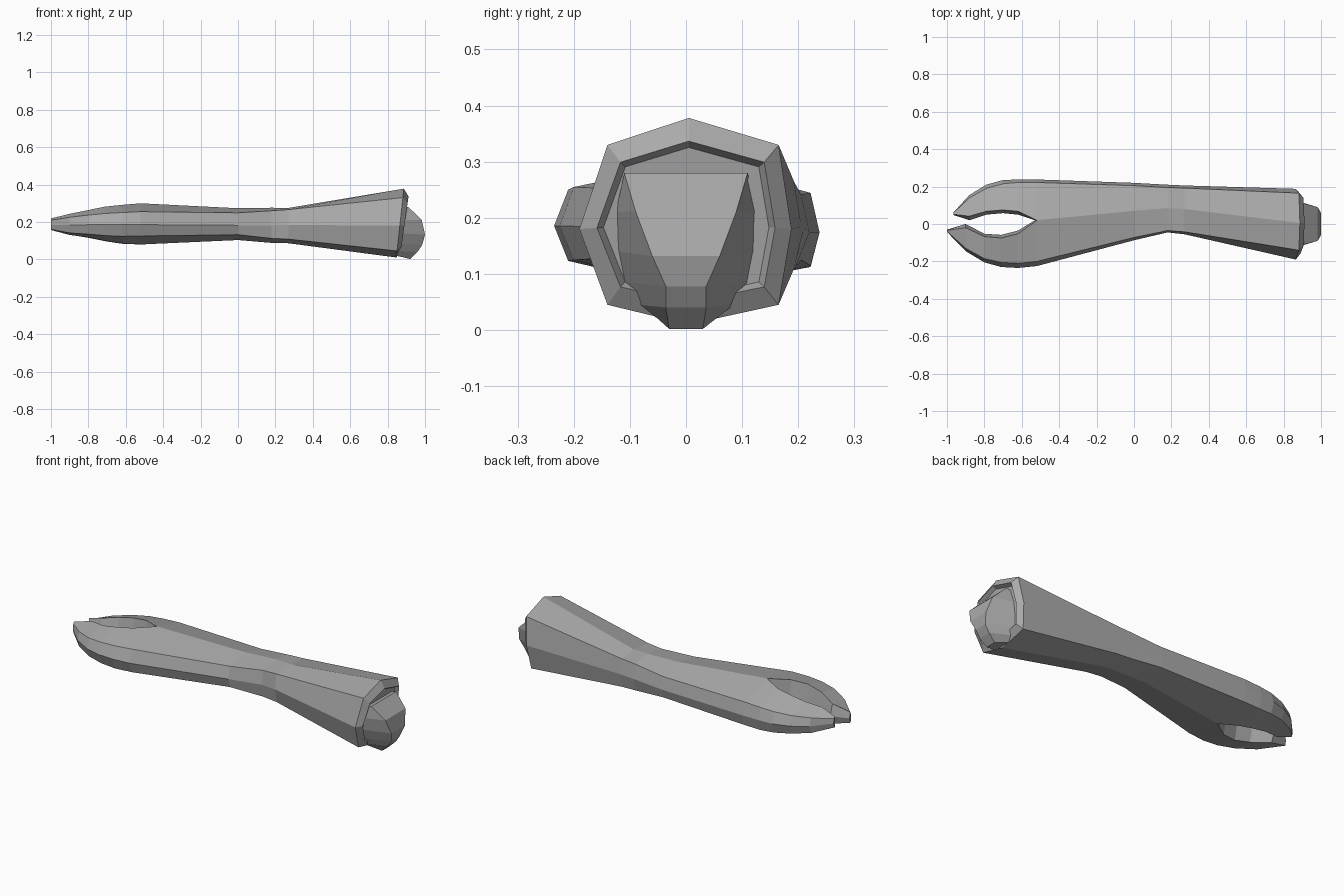
import bpy
import bmesh

cube = bpy.data.objects.get("Cube")
if cube:
    bpy.data.objects.remove(cube, do_unlink=True)

grey = bpy.data.materials.new("plain grey")
grey.use_nodes = True
grey.diffuse_color = (0.4, 0.4, 0.4, 1)
grey.node_tree.nodes["Principled BSDF"].inputs["Base Color"].default_value = (0.4, 0.4, 0.4, 1)


def loft(name, rings, cap_start=False, cap_end=False):
    """Skin a list of equal-sized closed rings into one flat-shaded object."""
    bm = bmesh.new()
    loops = [[bm.verts.new(p) for p in ring] for ring in rings]
    for a, b in zip(loops, loops[1:]):
        n = len(a)
        for i in range(n):
            j = (i + 1) % n
            bm.faces.new((a[i], a[j], b[j], b[i]))
    if cap_start:
        bm.faces.new(loops[0])
    if cap_end:
        bm.faces.new(loops[-1])
    bmesh.ops.recalc_face_normals(bm, faces=bm.faces)
    mesh = bpy.data.meshes.new(name)
    bm.to_mesh(mesh)
    bm.free()
    mesh.materials.append(grey)
    obj = bpy.data.objects.new(name, mesh)
    bpy.context.collection.objects.link(obj)
    return obj


def tilt(x, y, z):
    # the claw half rolls slightly about the long axis
    return (x, y, z - 0.025 * y if x < 0.1 else z)


def arm_ring(x, ridge, back, front, back_sh, front_sh, zt, zs, zm, zl, zb, slant=0.0):
    """Eight-sided section: ridge, shoulders, sides, lower shoulders, keel."""
    pts = [(ridge, zt), (back_sh, zs), (back, zm), (back_sh, zl),
           (ridge, zb), (front_sh, zl), (front, zm), (front_sh, zs)]
    return [tilt(x + slant * (z - 0.18), y, z) for y, z in pts]


# Arm: waisted shaft that flares into the cuff
fork = arm_ring(-0.52, 0.02, 0.238, -0.225, 0.222, -0.20, 0.30, 0.25, 0.18, 0.12, 0.08)
rim = arm_ring(0.865, 0.005, 0.188, -0.19, 0.165, -0.14, 0.378, 0.33, 0.18, 0.045, 0.01, 0.11)


def inset(ring, dx, sy, sz):
    return [(x + dx, 0.005 + (y - 0.005) * sy, 0.19 + (z - 0.19) * sz) for x, y, z in ring]


arm = [
    fork,
    arm_ring(0.0, 0.07, 0.22, -0.087, 0.205, -0.072, 0.275, 0.247, 0.18, 0.13, 0.105),
    arm_ring(0.18, 0.085, 0.21, -0.045, 0.195, -0.035, 0.276, 0.26, 0.182, 0.112, 0.088),
    arm_ring(0.27, 0.08, 0.206, -0.055, 0.192, -0.042, 0.275, 0.266, 0.184, 0.108, 0.086),
    rim,
    inset(rim, 0.025, 0.84, 0.78),
    inset(rim, 0.005, 0.78, 0.72),
]
loft("arm_and_cuff", arm, cap_end=True)

# Prongs: stations share heights, each side has its own plan outline
heights = [(0.29, 0.245, 0.18, 0.118, 0.085), (0.28, 0.24, 0.18, 0.122, 0.097),
           (0.262, 0.232, 0.18, 0.13, 0.115), (0.243, 0.222, 0.18, 0.138, 0.13),
           (0.218, 0.208, 0.182, 0.16, 0.156)]
# x, outer side, outer shoulder, inner top, inner middle
back_plan = [(-0.62, 0.238, 0.222, 0.068, 0.05), (-0.70, 0.235, 0.215, 0.075, 0.058),
             (-0.79, 0.21, 0.19, 0.068, 0.05), (-0.88, 0.155, 0.14, 0.042, 0.02),
             (-0.965, 0.062, 0.06, 0.052, 0.048)]
front_plan = [(-0.62, -0.235, -0.21, -0.052, -0.035), (-0.71, -0.23, -0.205, -0.075, -0.058),
              (-0.80, -0.205, -0.185, -0.067, -0.052), (-0.90, -0.145, -0.13, -0.02, 0.0),
              (-1.0, -0.042, -0.04, -0.034, -0.03)]


def prong(name, plan, side_ids):
    mid = (-0.53, 0.02, 0.18)
    rings = [[fork[i] for i in side_ids] + [fork[4], mid, fork[0]]]
    for (x, out, sh, top, inner), (zt, zs, zm, zl, zb) in zip(plan, heights):
        pts = [(sh, zs), (out, zm), (sh, zl), (top, zb), (inner, zm), (top, zt)]
        rings.append([tilt(x, y, z) for y, z in pts])
    loft(name, rings, cap_end=True)


prong("back_prong", back_plan, (1, 2, 3))
prong("front_prong", front_plan, (7, 6, 5))

# Joint knob: rows from top to bottom (face x, z, half width; root z, half width)
knob_rows = [(0.91, 0.28, 0.11, 0.272, 0.112), (0.982, 0.212, 0.09, 0.21, 0.125),
             (1.0, 0.132, 0.06, 0.14, 0.122), (0.985, 0.078, 0.036, 0.085, 0.11),
             (0.96, 0.04, 0.036, 0.045, 0.085), (0.92, 0.002, 0.03, 0.02, 0.05)]
knob = []
for fx, fz, fw, rz, rw in knob_rows:
    rx = 0.862 + 0.11 * (rz - 0.18)
    knob.append([(rx, rw, rz), (fx, fw, fz), (fx, -fw, fz), (rx, -rw, rz)])
loft("joint_knob", knob, cap_start=True, cap_end=True)
